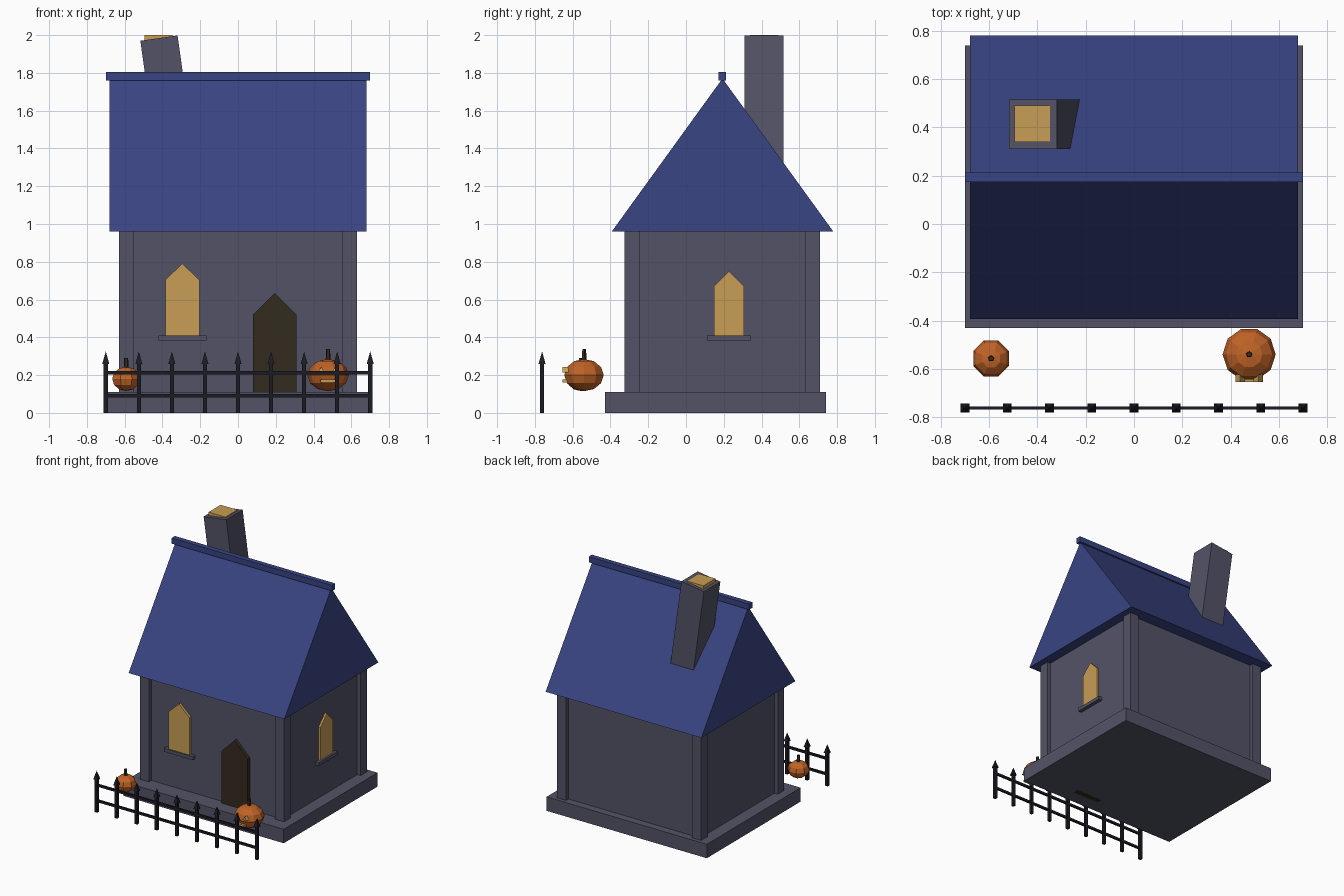
import bpy, bmesh, math
from mathutils import Matrix, Vector

cube = bpy.data.objects.get("Cube")
if cube:
    bpy.data.objects.remove(cube, do_unlink=True)


def material(name, r, g, b):
    m = bpy.data.materials.new(name)
    m.use_nodes = True
    m.diffuse_color = (r, g, b, 1)
    m.node_tree.nodes["Principled BSDF"].inputs["Base Color"].default_value = (r, g, b, 1)
    return m


STONE = material("grey stone", 0.086, 0.086, 0.135)
ROOF = material("blue roof", 0.041, 0.058, 0.225)
GLOW = material("warm glow", 0.58, 0.34, 0.09)
WOOD = material("dark wood", 0.034, 0.024, 0.014)
IRON = material("black iron", 0.011, 0.011, 0.017)
ORANGE = material("pumpkin orange", 0.53, 0.125, 0.02)


def finish(name, bm, mat):
    bmesh.ops.recalc_face_normals(bm, faces=bm.faces)
    mesh = bpy.data.meshes.new(name)
    bm.to_mesh(mesh)
    bm.free()
    mesh.materials.append(mat)
    obj = bpy.data.objects.new(name, mesh)
    bpy.context.collection.objects.link(obj)
    return obj


def box(name, xs, ys, zs, mat):
    """Box from its x, y and z ranges."""
    bm = bmesh.new()
    lo, hi = Vector((xs[0], ys[0], zs[0])), Vector((xs[1], ys[1], zs[1]))
    bmesh.ops.create_cube(bm, size=1, matrix=Matrix.Translation((lo + hi) / 2)
                          @ Matrix.Diagonal((*(hi - lo), 1)))
    return finish(name, bm, mat)


def prism(name, outline, start, end, mat, axis="y"):
    """Extrude an outline of (across, z) points along x or y."""
    def place(a, z, d):
        return (a, d, z) if axis == "y" else (d, a, z)
    bm = bmesh.new()
    face = bm.faces.new([bm.verts.new(place(a, z, start)) for a, z in outline])
    new = bmesh.ops.extrude_face_region(bm, geom=[face])["geom"]
    verts = [v for v in new if isinstance(v, bmesh.types.BMVert)]
    bmesh.ops.translate(bm, verts=verts, vec=place(0, 0, end - start))
    return finish(name, bm, mat)


def pointed(mid, half, bottom, shoulder, peak):
    return [(mid - half, bottom), (mid + half, bottom), (mid + half, shoulder),
            (mid, peak), (mid - half, shoulder)]


def cone(name, x, y, bottom, top, r1, r2, sides, mat, turn=0):
    bm = bmesh.new()
    bmesh.ops.create_cone(bm, cap_ends=True, segments=sides, radius1=r1, radius2=r2,
                          depth=top - bottom,
                          matrix=Matrix.Translation((x, y, (bottom + top) / 2))
                          @ Matrix.Rotation(turn, 4, "Z"))
    return finish(name, bm, mat)


# House body
MID_Y = 0.193
box("base_slab", (-0.70, 0.70), (-0.43, 0.74), (0, 0.11), STONE)
box("walls", (-0.60, 0.60), (-0.295, 0.68), (0.10, 0.97), STONE)
for side, sx in (("left", 1), ("right", -1)):
    for end, y in (("front", -0.325), ("back", 0.63)):
        xs = sorted((sx * 0.63, sx * 0.55))
        box(f"{end}_{side}_corner_post", xs, (y, y + 0.08), (0.10, 0.97), STONE)

# Roof
prism("roof", [(-0.393, 0.96), (0.78, 0.96), (MID_Y, 1.77)], -0.68, 0.68, ROOF, "x")
box("roof_ridge", (-0.70, 0.70), (MID_Y - 0.02, MID_Y + 0.02), (1.76, 1.805), ROOF)

# Leaning chimney, its foot buried in the roof
LEAN = math.tan(math.radians(8))
prism("chimney", [(-0.517, 1.97), (-0.32, 1.998), (-0.32 + LEAN * 0.75, 1.25),
                  (-0.517 + LEAN * 0.75, 1.22)], 0.31, 0.515, STONE)
box("chimney_glow", (-0.495, -0.348), (0.34, 0.49), (1.95, 2.0), GLOW)

# Door and windows
prism("door", pointed(0.195, 0.115, -0.001, 0.52, 0.635), -0.323, -0.28, WOOD)
prism("front_window", pointed(-0.295, 0.09, 0.405, 0.705, 0.79), -0.315, -0.28, GLOW)
box("front_window_sill", (-0.42, -0.167), (-0.325, -0.28), (0.383, 0.41), STONE)
prism("side_window", pointed(0.228, 0.08, 0.405, 0.67, 0.75), 0.58, 0.615, GLOW, "x")
box("side_window_sill", (0.58, 0.63), (0.11, 0.345), (0.383, 0.41), STONE)

# Iron fence
FENCE_Y = -0.762
for i in range(9):
    x = -0.70 + 0.175 * i
    box(f"fence_post_{i + 1}", (x - 0.011, x + 0.011),
        (FENCE_Y - 0.011, FENCE_Y + 0.011), (0, 0.265), IRON)
    cone(f"fence_spike_{i + 1}", x, FENCE_Y, 0.26, 0.325, 0.026, 0, 4, IRON, math.pi / 4)
for name, z in (("lower", 0.09), ("upper", 0.213)):
    box(f"{name}_fence_rail", (-0.70, 0.70), (FENCE_Y - 0.007, FENCE_Y + 0.007),
        (z - 0.009, z + 0.009), IRON)


# Pumpkins
def pumpkin(name, x, y, z, radius, height, sides, stem_top):
    bm = bmesh.new()
    bmesh.ops.create_uvsphere(bm, u_segments=sides, v_segments=6, radius=1,
                              matrix=Matrix.Translation((x, y, z))
                              @ Matrix.Diagonal((radius, radius, height, 1))
                              @ Matrix.Rotation(math.pi / sides, 4, "Z"))
    finish(name, bm, ORANGE)
    cone(f"{name}_stem", x, y, z + height * 0.8, stem_top, 0.014, 0.011, 5, WOOD)


pumpkin("small_pumpkin", -0.592, -0.557, 0.18, 0.08, 0.064, 8, 0.29)
pumpkin("large_pumpkin", 0.477, -0.54, 0.2, 0.11, 0.085, 10, 0.337)
for side, x in (("left", 0.515), ("right", 0.44)):
    prism(f"pumpkin_{side}_eye", [(x - 0.019, 0.215), (x + 0.019, 0.215), (x, 0.243)],
          -0.655, -0.61, GLOW)
box("pumpkin_mouth", (0.438, 0.515), (-0.655, -0.62), (0.16, 0.176), GLOW)
